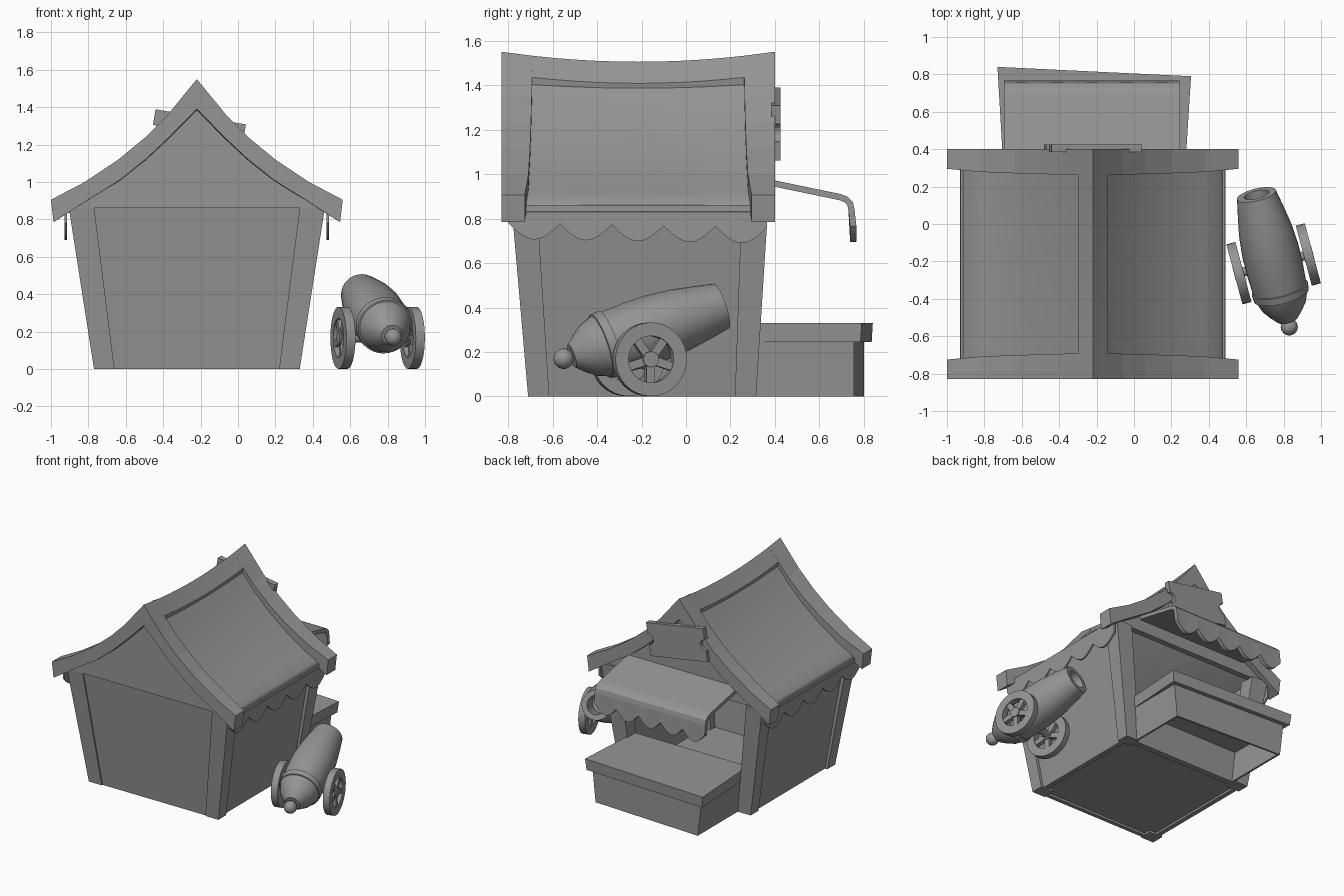
import bpy, bmesh, math
from mathutils import Matrix, Vector

cube = bpy.data.objects.get("Cube")
if cube:
    bpy.data.objects.remove(cube, do_unlink=True)

grey = bpy.data.materials.new("plain grey")
grey.use_nodes = True
grey.diffuse_color = (0.3, 0.3, 0.3, 1)
grey.node_tree.nodes["Principled BSDF"].inputs["Base Color"].default_value = (0.3, 0.3, 0.3, 1)

CX = -0.22            # house centre line
FRONT, BACK = -0.83, 0.40


def finish(name, bm, smooth=False):
    bmesh.ops.recalc_face_normals(bm, faces=bm.faces)
    mesh = bpy.data.meshes.new(name)
    bm.to_mesh(mesh)
    bm.free()
    mesh.materials.append(grey)
    obj = bpy.data.objects.new(name, mesh)
    bpy.context.collection.objects.link(obj)
    if smooth:
        bpy.ops.object.select_all(action='DESELECT')
        obj.select_set(True)
        bpy.context.view_layer.objects.active = obj
        bpy.ops.object.shade_smooth_by_angle(angle=math.radians(35))
    return obj


def loft(name, rings, closed=False, smooth=False, matrix=None):
    """Join equal rings of points; cap the ends, or close into a loop."""
    bm = bmesh.new()
    rows = [[bm.verts.new(p) for p in ring] for ring in rings]
    n = len(rows[0])
    pairs = list(zip(rows, rows[1:])) + ([(rows[-1], rows[0])] if closed else [])
    for a, b in pairs:
        for i in range(n):
            j = (i + 1) % n
            bm.faces.new((a[i], a[j], b[j], b[i]))
    if not closed:
        bm.faces.new(rows[0])
        bm.faces.new(rows[-1])
    if matrix:
        bm.transform(matrix)
    return finish(name, bm, smooth)


def rect(x0, x1, y0, y1, z):
    return [(x0, y0, z), (x1, y0, z), (x1, y1, z), (x0, y1, z)]


def strip(name, columns, thickness):
    """Thin sheet through columns of points."""
    bm = bmesh.new()
    rows = [[bm.verts.new(p) for p in col] for col in columns]
    for a, b in zip(rows, rows[1:]):
        for i in range(len(a) - 1):
            bm.faces.new((a[i], a[i + 1], b[i + 1], b[i]))
    mod = finish(name, bm).modifiers.new("thickness", 'SOLIDIFY')
    mod.thickness = thickness
    mod.offset = 0


def lerp_table(table, d):
    for (a, u), (b, v) in zip(table, table[1:]):
        if d <= b:
            return u + (v - u) * (d - a) / (b - a)
    return table[-1][1]


# Roof curves: height against distance from the ridge
UPPER = [(0, 1.55), (.07, 1.465), (.16, 1.355), (.28, 1.235), (.42, 1.12), (.6, 1.0), (.78, .905)]
LOWER = [(0, 1.39), (.07, 1.32), (.16, 1.23), (.28, 1.12), (.42, 1.01), (.6, .90), (.78, .785)]
STATIONS = [d for d, _ in UPPER]
SPAN = [-d for d in reversed(STATIONS[1:])] + STATIONS


def sag(y, d):
    t = (y - (FRONT + BACK) / 2) / .615
    return .045 * (1 - t * t) * max(0, 1 - d / .71)


# Gable end roof frames, widening towards the ridge
for name, edge, way in (("front_roof_frame", FRONT, 1), ("back_roof_frame", BACK, -1)):
    rings = []
    for x in SPAN:
        d = abs(x)
        inner = edge + way * (.105 + .035 * math.sqrt(1 - d / .78))
        low_x = CX + x * .982
        up, low = lerp_table(UPPER, d), lerp_table(LOWER, d)
        dip = sag(inner, d)
        rings.append([(CX + x, edge, up), (CX + x, inner, up - dip),
                      (low_x, inner, low - dip), (low_x, edge, low)])
    loft(name, rings)

# Sagging ridge board, running between the frames
rings = []
for i in range(11):
    y = FRONT + .135 + (BACK - FRONT - .27) * i / 10
    s = sag(y, 0)
    rings.append([(CX - .08, y, 1.453 - s), (CX, y, 1.55 - s), (CX + .08, y, 1.453 - s),
                  (CX + .07, y, 1.37 - s), (CX, y, 1.43 - s), (CX - .07, y, 1.37 - s)])
loft("ridge_board", rings)

for side, tag in ((1, "left"), (-1, "right")):
    # Recessed roof panel, tucked under the frames
    ds = [.03] + STATIONS[1:6] + [.68, .70, .71]
    rings = []
    for i in range(11):
        y = -.76 + 1.09 * i / 10
        s = .6
        top = [(CX + side * d, y, lerp_table(UPPER, d) - .042 - .05 * d - .02 * (d > .69) - .02 * (d > .705)
                - s * sag(y, d)) for d in ds]
        low = [(CX + side * d, y, lerp_table(LOWER, d) - s * sag(y, d)) for d in reversed(ds)]
        rings.append(top + low)
    loft(tag + "_roof_panel", rings, smooth=True)

    # Scalloped eave fringe
    cols = []
    for i in range(61):
        y = -.80 + 1.165 * i / 60
        z = .78 - .072 * abs(math.sin(math.pi * i / 12)) - .02 * i / 60
        cols.append([(CX + side * .70, y, .86), (CX + side * .70, y, z)])
    strip(tag + "_eave_fringe", cols, .014)

    # Leaning corner posts
    for end, y0, y1, t0, t1 in (("front", -.71, -.615, -.785, -.67), ("back", .22, .315, .25, .37)):
        loft(f"{end}_{tag}_post",
             [rect(CX + side * .44, CX + side * .55, y0, y1, 0),
              rect(CX + side * .55, CX + side * .685, t0, t1, .865)])

    # Side wall
    loft(tag + "_side_wall",
         [rect(CX + side * .495, CX + side * .53, -.66, .27, 0),
          rect(CX + side * .62, CX + side * .66, -.73, .31, .88)])

# Front wall, low back wall and floor
loft("front_wall", [rect(CX - .5, CX + .5, -.70, -.67, 0), rect(CX - .62, CX + .62, -.777, -.74, .87)])
loft("low_back_wall", [rect(CX - .5, CX + .5, .25, .28, 0), rect(CX - .53, CX + .53, .26, .29, .27)])
loft("floor", [rect(CX - .51, CX + .51, -.68, .27, .018), rect(CX - .51, CX + .51, -.68, .27, .035)])

# Gable walls filling up to the roof
for name, y0, y1 in (("front_gable", -.785, -.74), ("back_gable", .31, .355)):
    outline = [(x, lerp_table(LOWER, abs(x)) + .02) for x in SPAN if abs(x) < .65]
    outline = [(-.685, .86)] + outline + [(.685, .86)]
    loft(name, [[(CX + x, y, z) for x, z in outline] for y in (y0, y1)])

# Awning with rounded lip and scalloped fringe
profile = [(.33, .97), (.40, .957), (.69, .897), (.72, .886), (.738, .868), (.744, .84)]
cols = []
for i in range(61):
    x = -.695 + .94 * i / 60
    drop = .765 - .07 * abs(math.sin(math.pi * i / 12))
    cols.append([(x, y, z) for y, z in profile] + [(x, .752, drop)])
strip("awning", cols, .028)


# Skewed counter with a hollow base
def counter_ring(left, right, y0, y_left, y_right, z, flare=0):
    return [(left, y0, z), (right, y0, z), (right + flare, y_right, z), (left - flare, y_left, z)]


loft("counter_top", [counter_ring(-.69, .265, .24, .835, .785, .245, .03),
                     counter_ring(-.695, .27, .24, .84, .79, .33, .035)])
loft("counter_base", [counter_ring(-.66, .24, .28, .80, .755, 0),
                      counter_ring(-.69, .265, .28, .80, .755, .25),
                      counter_ring(-.675, .25, .295, .785, .74, .25),
                      counter_ring(-.645, .225, .295, .785, .74, 0)], closed=True)

# Ticket shaped sign with notched ends
outline = []
for side in (1, -1):
    outline.append((side * .245, side * -.125))
    for k in range(9):
        a = math.pi * k / 8
        outline.append((side * (.245 - .042 * math.sin(a)), side * -.042 * math.cos(a)))
    outline.append((side * .245, side * .125))
tilt = Matrix.Translation((CX, .405, 1.225)) @ Matrix.Rotation(math.radians(9.5), 4, 'Y')
loft("ticket_sign", [[(x, y, z) for x, z in outline] for y in (-.02, .02)], matrix=tilt)


# Cannon
def lathe(name, profile, matrix, sides=32):
    rings = [[(r * math.cos(a), r * math.sin(a), t) for a in
              (2 * math.pi * k / sides for k in range(sides))] for t, r in profile]
    return loft(name, rings, smooth=True, matrix=matrix)


knob = Vector((.83, -.55, .17))
axis = Vector((-.175, .705, .235))
aim = Matrix.Translation(knob) @ axis.to_track_quat('Z', 'Y').to_matrix().to_4x4()
lathe("cannon_barrel", [(.04, .055), (.08, .09), (.125, .122), (.18, .142), (.182, .15), (.222, .154),
                        (.224, .146), (.32, .152), (.44, .154), (.56, .144), (.67, .125), (.765, .107),
                        (.765, .068), (.66, .064)], aim)
lathe("cannon_knob", [(-.046 * math.cos(math.pi * k / 12), max(.001, .046 * math.sin(math.pi * k / 12)))
                      for k in range(13)], aim, 20)

# Spoked wheels and axle
yaw = Matrix.Rotation(math.radians(15), 4, 'Z')
to_x = Matrix.Rotation(math.radians(90), 4, 'Y')
for tag, centre in (("left", (.932, -.163, .167)), ("right", (.561, -.263, .167))):
    place = Matrix.Translation(centre) @ yaw @ to_x
    rim = []
    for k in range(32):
        c, s = math.cos(math.pi * k / 16), math.sin(math.pi * k / 16)
        rim.append([(r * c, r * s, h) for r, h in ((.166, -.025), (.166, .025), (.105, .025), (.105, -.025))])
    loft(tag + "_wheel_rim", rim, closed=True, smooth=True, matrix=place)
    lathe(tag + "_wheel_hub", [(-.026, .036), (.026, .036)], place, 16)
    for k in range(5):
        turn = place @ Matrix.Rotation(2 * math.pi * k / 5, 4, 'Z')
        loft(f"{tag}_spoke_{k + 1}", [rect(.02, .115, -.019, .019, h) for h in (-.018, .018)], matrix=turn)
lathe("axle", [(-.18, .024), (.18, .024)], Matrix.Translation((.746, -.213, .167)) @ yaw @ to_x, 16)
